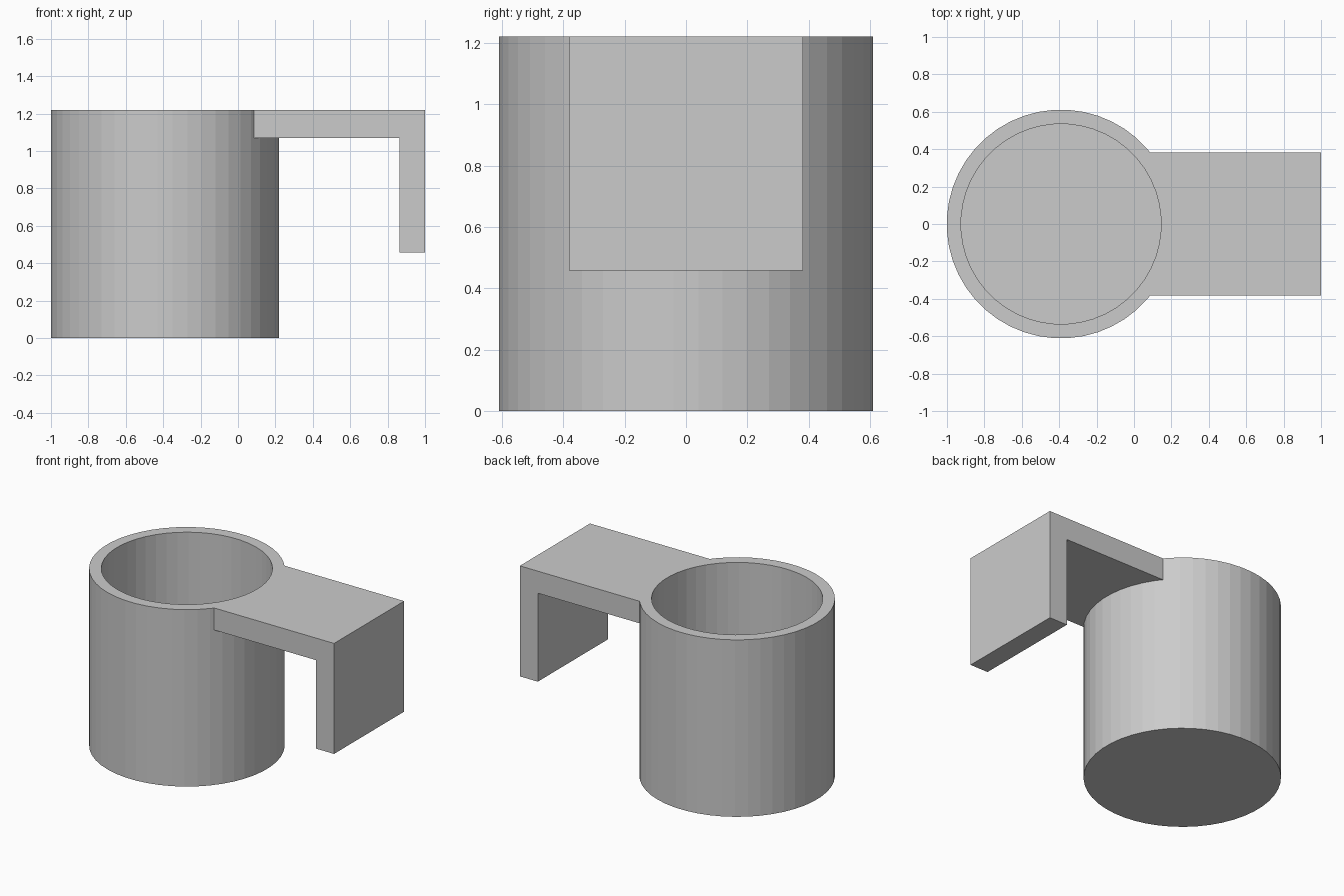
import bpy
import bmesh
from math import pi, cos

if "Cube" in bpy.data.objects:
    bpy.data.objects.remove(bpy.data.objects["Cube"])

SIDES = 48
CX, R, WALL, H = -0.39, 0.61, 0.076, 1.22
HALF_W = 0.382


def make_prism(name, points, direction):
    """Extrude a flat outline into a solid."""
    bm = bmesh.new()
    face = bm.faces.new([bm.verts.new(p) for p in points])
    ext = bmesh.ops.extrude_face_region(bm, geom=[face])
    verts = [v for v in ext["geom"] if isinstance(v, bmesh.types.BMVert)]
    bmesh.ops.translate(bm, verts=verts, vec=direction)
    bmesh.ops.recalc_face_normals(bm, faces=bm.faces[:])
    mesh = bpy.data.meshes.new(name)
    bm.to_mesh(mesh)
    bm.free()
    obj = bpy.data.objects.new(name, mesh)
    bpy.context.collection.objects.link(obj)
    return obj


def make_cylinder(name, radius, z0, z1):
    bpy.ops.mesh.primitive_cylinder_add(
        vertices=SIDES, radius=radius / cos(pi / SIDES), depth=z1 - z0,
        location=(CX, 0, (z0 + z1) / 2), rotation=(0, 0, pi / SIDES))
    bpy.context.object.name = name
    return bpy.context.object


def combine(target, other, operation):
    mod = target.modifiers.new(operation.lower(), 'BOOLEAN')
    mod.operation = operation
    mod.solver = 'EXACT'
    mod.object = other
    bpy.context.view_layer.objects.active = target
    bpy.ops.object.modifier_apply(modifier=mod.name)
    bpy.data.objects.remove(other)


# Cup body
cup = make_cylinder("cup_with_clip", R, 0, H)

# Hooked arm: flat top plate with a downward lip
profile = [(-0.1, H), (1.0, H), (1.0, 0.458), (0.863, 0.458),
           (0.863, 1.068), (-0.1, 1.068)]
arm = make_prism("clip_arm", [(x, -HALF_W, z) for x, z in profile],
                 (0, 2 * HALF_W, 0))
combine(cup, arm, 'UNION')

# Hollow interior, leaving a floor
bore = make_cylinder("bore", R - WALL, WALL, H + 0.2)
combine(cup, bore, 'DIFFERENCE')
